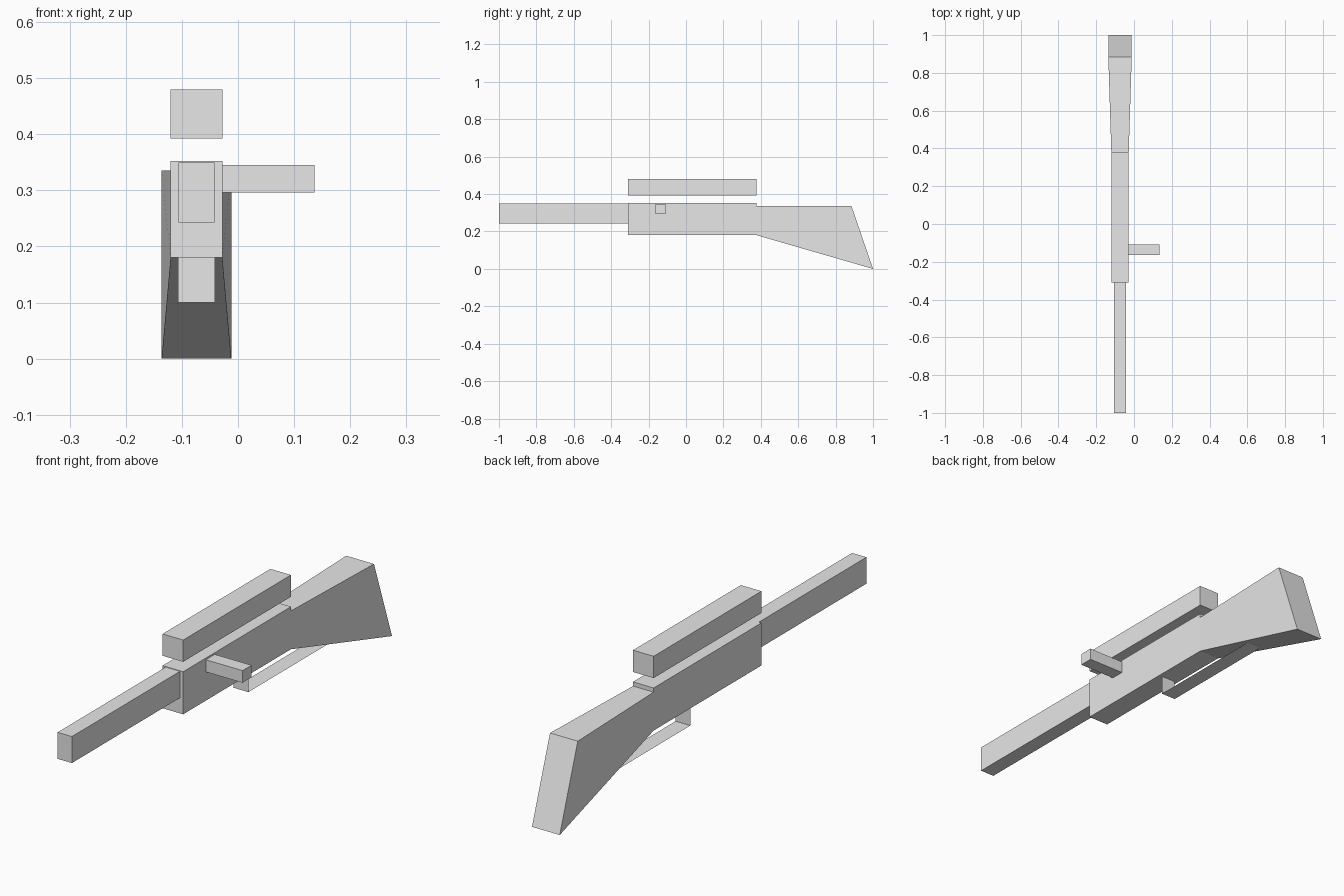
import bpy
import bmesh

if "Cube" in bpy.data.objects:
    bpy.data.objects.remove(bpy.data.objects["Cube"], do_unlink=True)

# Single light grey material
grey = bpy.data.materials.new("light grey")
grey.use_nodes = True
colour = (0.8, 0.8, 0.8, 1.0)
grey.diffuse_color = colour
grey.node_tree.nodes["Principled BSDF"].inputs["Base Color"].default_value = colour

MID = -0.074  # centre line of the rifle across x


def finish(name, bm):
    mesh = bpy.data.meshes.new(name)
    bm.to_mesh(mesh)
    bm.free()
    mesh.materials.append(grey)
    obj = bpy.data.objects.new(name, mesh)
    bpy.context.collection.objects.link(obj)
    return obj


def box(name, xs, ys, zs):
    bm = bmesh.new()
    bmesh.ops.create_cube(bm, size=1)
    for v in bm.verts:
        v.co = [sum(r) / 2 + c * (r[1] - r[0]) for c, r in zip(v.co, (xs, ys, zs))]
    return finish(name, bm)


def around(half):
    return (MID - half, MID + half)


# Main body, barrel, sight and side bolt
box("receiver", around(0.046), (-0.31, 0.378), (0.18, 0.352))
box("barrel", around(0.032), (-1.0, -0.31), (0.243, 0.35))
box("scope", around(0.046), (-0.31, 0.378), (0.392, 0.48))
box("bolt_handle", (MID + 0.046, 0.136), (-0.165, -0.108), (0.296, 0.345))

# Stock: side profile (y, z, half width) that flares toward the butt
profile = [(0.378, 0.18, 0.046), (1.0, 0.0, 0.062),
           (0.885, 0.335, 0.062), (0.378, 0.335, 0.046)]
bm = bmesh.new()
sides = [[bm.verts.new((MID + s * w, y, z)) for y, z, w in profile] for s in (-1, 1)]
bm.faces.new(sides[0])
bm.faces.new(sides[1])
for i in range(4):
    j = (i + 1) % 4
    bm.faces.new((sides[0][i], sides[0][j], sides[1][j], sides[1][i]))
bmesh.ops.recalc_face_normals(bm, faces=bm.faces)
finish("stock", bm)

# Trigger guard: thin bent strip from the receiver back to the stock
path = [(0.125, 0.18), (0.125, 0.10), (0.654, 0.10)]
bm = bmesh.new()
rows = [[bm.verts.new((x, y, z)) for x in around(0.033)] for y, z in path]
for a, b in zip(rows, rows[1:]):
    bm.faces.new((a[0], b[0], b[1], a[1]))
finish("trigger_guard", bm)
